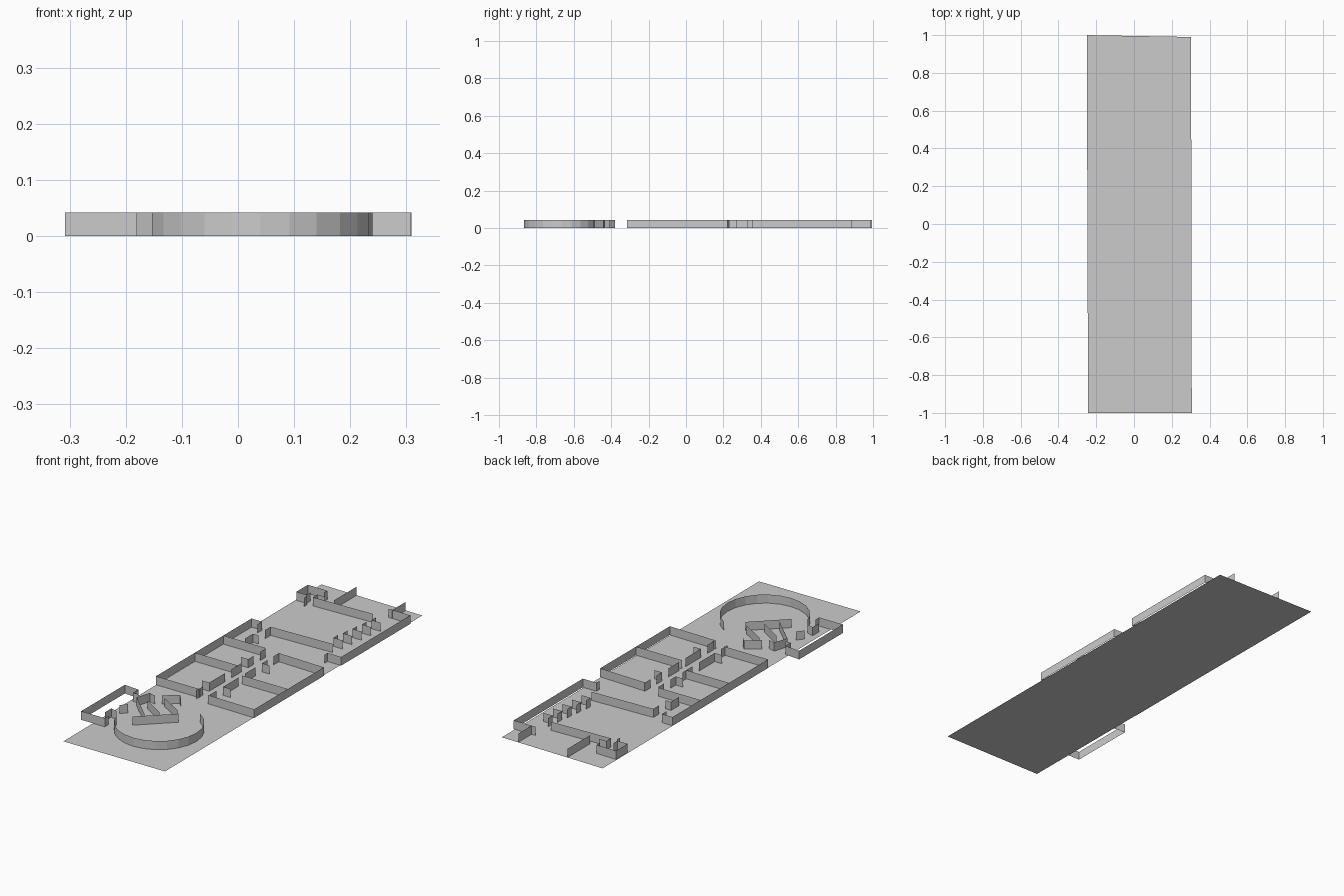
import bpy, bmesh
from math import sin, cos, radians

H = 0.042  # wall height


def make(name, bm):
    me = bpy.data.meshes.new(name)
    bm.to_mesh(me)
    bm.free()
    ob = bpy.data.objects.new(name, me)
    bpy.context.collection.objects.link(ob)
    return ob


def walls(name, *paths):
    """Upright sheet walls following plan polylines."""
    bm = bmesh.new()
    for path in paths:
        low = [bm.verts.new((x, y, 0)) for x, y in path]
        top = [bm.verts.new((x, y, H)) for x, y in path]
        for i in range(len(path) - 1):
            bm.faces.new((low[i], low[i + 1], top[i + 1], top[i]))
    return make(name, bm)


# floor slab
bm = bmesh.new()
bm.faces.new([bm.verts.new((x, y, 0)) for x, y in
              ((-0.243, -1), (0.306, -1), (0.302, 0.99), (-0.25, 1))])
make("floor", bm)

# rounded hall and its diagonal back wall
arc = [(0.04 + 0.2 * cos(radians(a)), -0.665 + 0.2 * sin(radians(a)))
       for a in range(60, -166, -15)]
walls("rounded_hall", arc, [(-0.09, -0.687), (0.06, -0.544)])

# fan of small rooms behind the rounded hall
walls("fan_rooms",
      [(-0.19, -0.51), (-0.06, -0.635)],
      [(-0.133, -0.507), (-0.017, -0.58)],
      [(-0.083, -0.447), (0.036, -0.517)],
      [(-0.14, -0.56), (-0.19, -0.51), (-0.168, -0.44), (-0.133, -0.45)],
      [(-0.11, -0.43), (-0.047, -0.38), (-0.02, -0.41)],
      [(0.136, -0.49), (0.1, -0.44)])

# side wing
walls("side_wing",
      [(-0.18, -0.77), (-0.308, -0.77), (-0.308, -0.433), (-0.23, -0.44)],
      [(-0.215, -0.72), (-0.215, -0.67), (-0.18, -0.68)],
      [(-0.18, -0.77), (-0.18, -0.74)],
      [(-0.205, -0.62), (-0.18, -0.59)],
      [(-0.23, -0.44), (-0.23, -0.48), (-0.2, -0.48)])

# outer walls
walls("outer_walls",
      [(0.055, -0.31), (0.308, -0.315), (0.308, 0.222), (0.06, 0.23)],
      [(0.235, 0.33), (0.235, 0.355), (0.309, 0.355), (0.309, 0.888), (0.19, 0.888)],
      [(-0.19, 0.457), (-0.247, 0.457), (-0.247, 0.36)],
      [(-0.247, 0.24), (-0.247, -0.28)],
      [(-0.247, 0.36), (-0.247, 0.24)],
      [(0.212, 0.885), (0.212, 0.99)],
      [(-0.057, 0.82), (-0.057, 0.995)])

# cross walls between rooms
for i, (x0, x1, y) in enumerate(((-0.247, -0.01, -0.28), (-0.247, -0.015, 0.02),
                                 (-0.247, -0.02, 0.24), (0.06, 0.308, -0.055))):
    walls(f"cross_wall_{i}", [(x0, y), (x1, y)])

# corridor walls with door gaps and open doors
for side, x in (("left", -0.015), ("right", 0.06)):
    spans = ((-0.3, -0.25), (-0.2, -0.08), (-0.03, 0.05), (0.1, 0.14), (0.19, 0.235))
    walls(f"corridor_{side}", *[[(x, a), (x, b)] for a, b in spans])
    d = -0.04 if side == "left" else 0.04
    walls(f"doors_{side}", *[[(x, y), (x + d, y)] for y in (-0.2, 0.1)])

# large hall
walls("large_hall",
      [(-0.128, 0.435), (0.2, 0.445)],
      [(-0.128, 0.435), (-0.128, 0.39)],
      [(-0.19, 0.457), (-0.19, 0.42)],
      [(-0.15, 0.27), (-0.15, 0.33), (-0.12, 0.33)],
      [(-0.152, 0.795), (0.165, 0.805)])

# row of small cells along the hall
for i in range(5):
    y = 0.5 + i * 0.062
    x = 0.165 + i * 0.008
    walls(f"cell_{i}", [(x + 0.05, y), (x, y), (x, y + 0.035)])

# end stair room
walls("stair_room",
      [(-0.19, 0.8), (-0.245, 0.8), (-0.245, 0.89), (-0.139, 0.887), (-0.139, 0.86)],
      [(-0.19, 0.8), (-0.19, 0.83)],
      [(-0.152, 0.795), (-0.152, 0.83), (-0.11, 0.83)],
      [(-0.18, 0.765), (-0.18, 0.79)])
